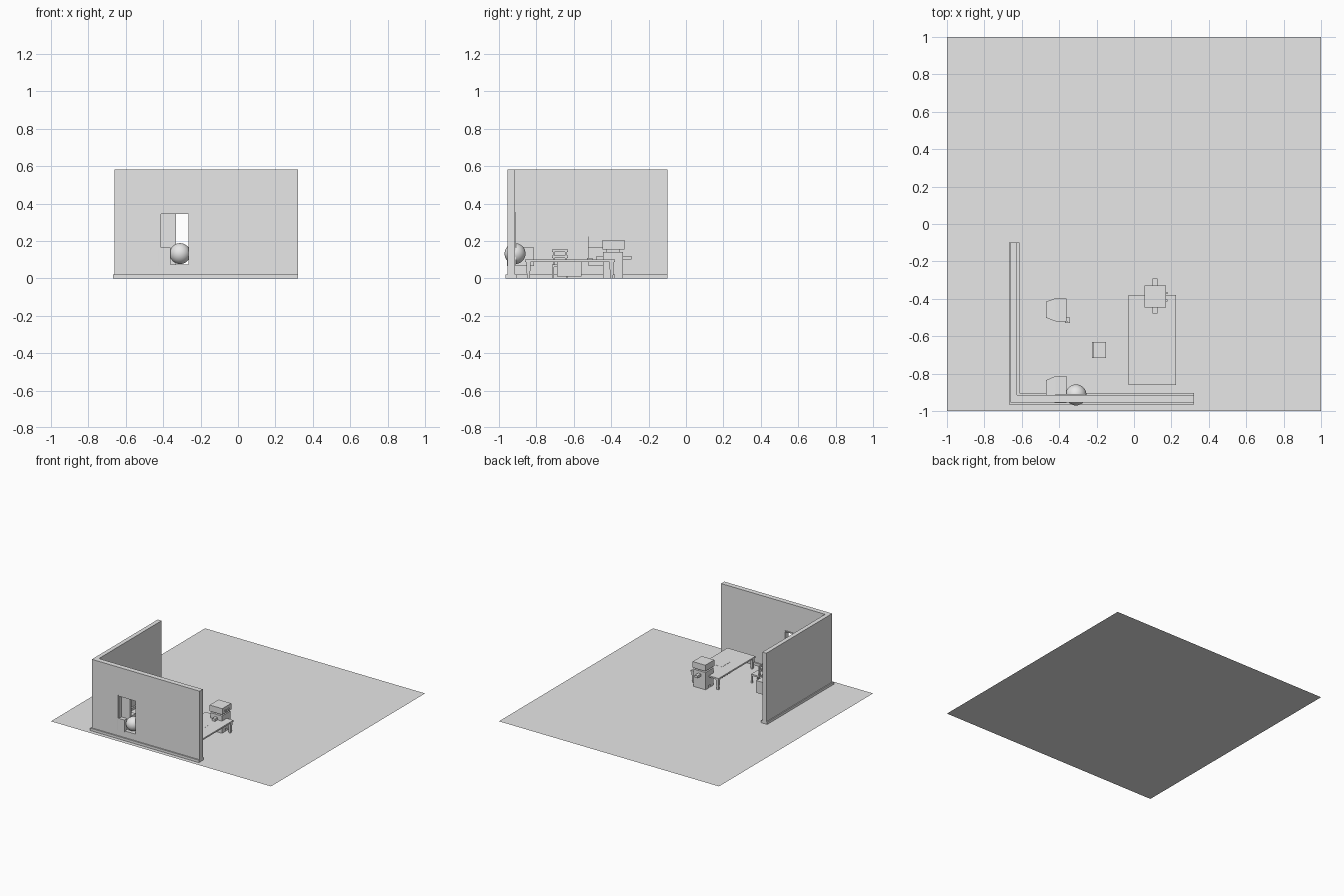
import bpy, bmesh
from mathutils import Vector

if "Cube" in bpy.data.objects:
    bpy.data.objects.remove(bpy.data.objects["Cube"])

grey = bpy.data.materials.new("plain_grey")
grey.use_nodes = True
grey.diffuse_color = (0.8, 0.8, 0.8, 1)
grey.node_tree.nodes["Principled BSDF"].inputs["Base Color"].default_value = (0.8, 0.8, 0.8, 1)


def finish(name, bm):
    bmesh.ops.recalc_face_normals(bm, faces=bm.faces[:])
    mesh = bpy.data.meshes.new(name)
    bm.to_mesh(mesh)
    bm.free()
    mesh.materials.append(grey)
    ob = bpy.data.objects.new(name, mesh)
    bpy.context.collection.objects.link(ob)
    return ob


def add_box(bm, x, y, z):
    """Add a box from (low, high) pairs and return its vertices."""
    verts = bmesh.ops.create_cube(bm, size=1)["verts"]
    for v in verts:
        v.co = Vector([a + (b - a) * (c + 0.5) for (a, b), c in zip((x, y, z), v.co)])
    return verts


def boxes(name, *parts):
    bm = bmesh.new()
    for part in parts:
        add_box(bm, *part)
    return finish(name, bm)


def prism(name, outline, z):
    bm = bmesh.new()
    face = bm.faces.new([bm.verts.new((x, y, z[0])) for x, y in outline])
    new = bmesh.ops.extrude_face_region(bm, geom=[face])["geom"]
    for v in new:
        if isinstance(v, bmesh.types.BMVert):
            v.co.z = z[1]
    return finish(name, bm)


# Ground sheet
bm = bmesh.new()
bmesh.ops.create_grid(bm, x_segments=1, y_segments=1, size=1)
finish("ground", bm)

# Two walls with a skirting that sticks out on both sides
boxes("side_wall", ((-0.66, -0.625), (-0.955, -0.1), (0, 0.583)))
front_wall = boxes("front_wall", ((-0.625, 0.32), (-0.955, -0.913), (0, 0.583)))
prism("skirting", [(-0.668, -0.965), (0.32, -0.965), (0.32, -0.903),
                   (-0.613, -0.903), (-0.613, -0.1), (-0.668, -0.1)], (0, 0.02))

# Window opening, frame and half-width pane
win_x, win_z = (-0.42, -0.257), (0.075, 0.353)
cutter = boxes("window_cutter", (win_x, (-1, -0.85), win_z))
cutter.hide_render = True
cut = front_wall.modifiers.new("window", "BOOLEAN")
cut.object, cut.operation, cut.solver = cutter, "DIFFERENCE", "EXACT"
bpy.context.view_layer.objects.active = front_wall
bpy.ops.object.modifier_apply(modifier="window")
bpy.data.objects.remove(cutter)

frame_y, t = (-0.954, -0.908), 0.008
boxes("window_frame",
      ((win_x[0], win_x[0] + t), frame_y, win_z),
      ((win_x[1] - t, win_x[1]), frame_y, win_z),
      (win_x, frame_y, (win_z[1] - t, win_z[1])))
boxes("window_pane", ((win_x[0], -0.332), (-0.925, -0.91), win_z))

# Ball resting in the window opening
bm = bmesh.new()
bmesh.ops.create_uvsphere(bm, u_segments=32, v_segments=16, radius=0.056)
bmesh.ops.translate(bm, verts=bm.verts[:], vec=(-0.31, -0.914, 0.132))
ball = finish("ball", bm)
for poly in ball.data.polygons:
    poly.use_smooth = True


# Monitors: a box with a tapered back
def monitor(name, y):
    bm = bmesh.new()
    add_box(bm, (-0.42, -0.36), y, (0.065, 0.165))
    back = min(bm.faces, key=lambda f: f.calc_center_median().x)
    back_verts = bmesh.ops.extrude_discrete_faces(bm, faces=[back])["faces"][0].verts
    centre = sum((v.co for v in back_verts), Vector()) / len(back_verts)
    for v in back_verts:
        v.co = centre + (v.co - centre) * 0.7 + Vector((-0.05, 0, 0))
    finish(name, bm)


monitor("monitor_front", (-0.958, -0.813))
monitor("monitor_back", (-0.52, -0.397))
boxes("monitor_knob", ((-0.368, -0.342), (-0.528, -0.5), (0.095, 0.108)))
boxes("monitor_antenna", ((-0.357, -0.353), (-0.525, -0.521), (0.105, 0.225)))

# Small chair with slatted back
chair_y = (-0.716, -0.632)
boxes("chair",
      ((-0.225, -0.15), chair_y, (0.06, 0.073)),
      ((-0.225, -0.215), chair_y, (0.14, 0.155)),
      ((-0.225, -0.215), chair_y, (0.108, 0.122)),
      *[((x, x + 0.01), (y, y + 0.01), (0, 0.06)) for x in (-0.225, -0.16)
        for y in (-0.716, -0.642)],
      *[((-0.225, -0.215), (y, y + 0.01), (0.07, 0.15)) for y in (-0.712, -0.646)])

# Table with tapered legs
boxes("table_top", ((-0.03, 0.225), (-0.86, -0.38), (0.088, 0.1)))
bm = bmesh.new()
for x in (-0.025, 0.195):
    for y in (-0.855, -0.41):
        leg = add_box(bm, (x, x + 0.025), (y, y + 0.025), (0, 0.088))
        for v in leg:
            if v.co.z < 0.01:
                v.co.x += (x + 0.0125 - v.co.x) * 0.4
                v.co.y += (y + 0.0125 - v.co.y) * 0.4
finish("table_legs", bm)

# Drawer box below the table
boxes("table_drawer", ((0.065, 0.125), (-0.69, -0.56), (0.01, 0.101)))

# Blocky figure standing at the table end
boxes("figure_body", ((0.058, 0.165), (-0.443, -0.336), (0.02, 0.142)))
boxes("figure_neck", ((0.075, 0.15), (-0.425, -0.355), (0.14, 0.157)))
boxes("figure_head", ((0.055, 0.17), (-0.447, -0.33), (0.155, 0.205)))
boxes("figure_arms", ((0.1, 0.125), (-0.478, -0.292), (0.1, 0.12)))
boxes("figure_feet", *[((0.058, 0.165), (y, y + 0.045), (0, 0.025))
                       for y in (-0.443, -0.381)])
boxes("figure_eyes", *[((0.165, 0.178), (y, y + 0.012), (0.17, 0.182))
                       for y in (-0.415, -0.375)])
